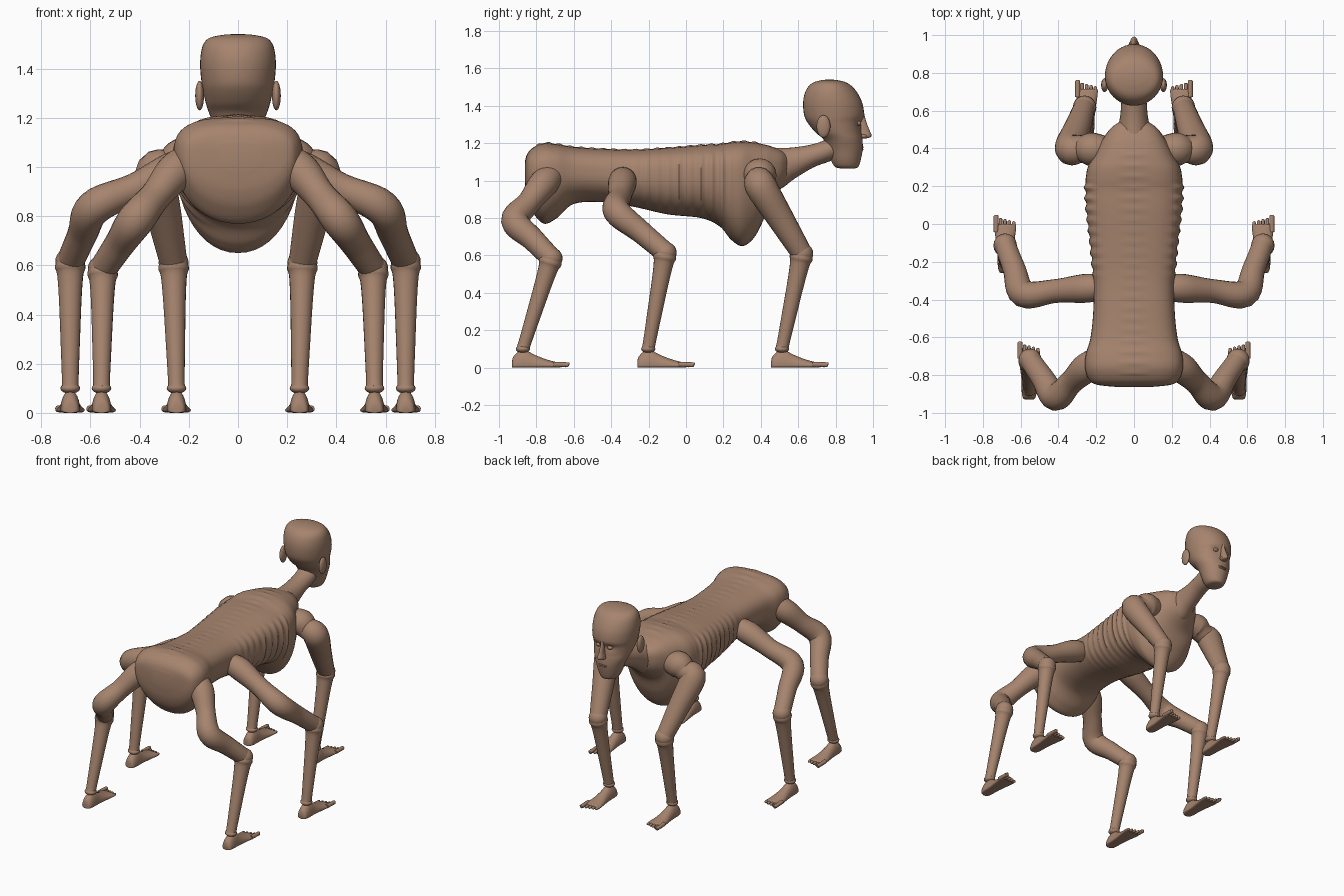
import bpy, bmesh, math
from mathutils import Vector

if "Cube" in bpy.data.objects:
    bpy.data.objects.remove(bpy.data.objects["Cube"])

skin = bpy.data.materials.new("brown_skin")
skin.diffuse_color = (0.38, 0.23, 0.155, 1)
skin.use_nodes = True
skin.node_tree.nodes["Principled BSDF"].inputs["Base Color"].default_value = skin.diffuse_color


def spline(keys, steps):
    """Catmull-Rom through tuples of numbers."""
    out = []
    k = [keys[0]] + list(keys) + [keys[-1]]
    for i in range(1, len(k) - 2):
        for j in range(steps):
            t = j / steps
            out.append([0.5 * (2 * b + (c - a) * t + (2 * a - 5 * b + 4 * c - d) * t * t
                               + (3 * b - a - 3 * c + d) * t ** 3)
                        for a, b, c, d in zip(k[i - 1], k[i], k[i + 1], k[i + 2])])
    out.append(list(keys[-1]))
    return out


def loft(name, rings, mirror=False):
    """Skin closed rings of points, cap both ends."""
    bm = bmesh.new()
    vs = [[bm.verts.new(p) for p in r] for r in rings]
    n = len(vs[0])
    for a, b in zip(vs, vs[1:]):
        for i in range(n):
            bm.faces.new((a[i], a[(i + 1) % n], b[(i + 1) % n], b[i]))
    bm.faces.new(vs[0][::-1])
    bm.faces.new(vs[-1])
    return finish(name, bm, mirror)


def finish(name, bm, mirror=False):
    bmesh.ops.recalc_face_normals(bm, faces=bm.faces)
    me = bpy.data.meshes.new(name)
    bm.to_mesh(me)
    bm.free()
    me.materials.append(skin)
    ob = bpy.data.objects.new(name, me)
    bpy.context.collection.objects.link(ob)
    bpy.ops.object.select_all(action='DESELECT')
    ob.select_set(True)
    bpy.context.view_layer.objects.active = ob
    bpy.ops.object.shade_smooth_by_angle(angle=math.radians(45))
    if mirror:
        ob.modifiers.new("mirror", 'MIRROR')
    return ob


def ball(name, centre, size, mirror=False):
    bm = bmesh.new()
    bmesh.ops.create_uvsphere(bm, u_segments=20, v_segments=12, radius=1)
    for v in bm.verts:
        v.co = Vector([c + p * s for c, p, s in zip(centre, v.co, size)])
    return finish(name, bm, mirror)


def tube(name, keys, steps=6, n=20, mirror=True):
    """Round sweep along keys (x, y, z, radius)."""
    pts = spline(keys, steps)
    rings, side = [], Vector((1, 0.3, 0.1))
    for i, p in enumerate(pts):
        a, b = pts[max(i - 1, 0)], pts[min(i + 1, len(pts) - 1)]
        t = (Vector(b[:3]) - Vector(a[:3])).normalized()
        side = (side - t * side.dot(t)).normalized()
        up = t.cross(side)
        rings.append([Vector(p[:3]) + p[3] * (side * math.cos(2 * math.pi * j / n)
                      + up * math.sin(2 * math.pi * j / n)) for j in range(n)])
    return loft(name, rings, mirror)


def section(x0, y, zb, zt, w, zc, n_up, n_low, n=48):
    """Upright cross-section with different roundness above and below zc."""
    ring = []
    for j in range(n):
        a = 2 * math.pi * j / n
        c, s = math.cos(a), math.sin(a)
        e = 2 / (n_up if s > 0 else n_low)
        h = zt - zc if s > 0 else zc - zb
        ring.append(Vector((x0 + w * math.copysign(abs(c) ** e, c), y,
                            zc + h * math.copysign(abs(s) ** e, s))))
    return ring


# Torso: y, bottom, top, half width, height of widest point
torso_keys = [(-.862, .98, 1.10, .10, 1.05), (-.85, .90, 1.14, .20, 1.05), (-.82, .83, 1.175, .24, 1.05),
              (-.76, .77, 1.20, .26, 1.05), (-.69, .80, 1.195, .255, 1.05), (-.60, .875, 1.18, .23, 1.04),
              (-.45, .885, 1.17, .215, 1.03), (-.28, .86, 1.165, .215, 1.02), (-.1, .82, 1.175, .23, 1.02),
              (.08, .80, 1.19, .25, 1.02), (.18, .755, 1.195, .255, 1.02), (.24, .685, 1.205, .255, 1.02),
              (.30, .65, 1.21, .245, 1.02), (.36, .69, 1.205, .215, 1.02), (.41, .78, 1.195, .19, 1.03),
              (.45, .89, 1.185, .165, 1.05), (.51, .96, 1.16, .12, 1.07), (.55, 1.0, 1.13, .06, 1.08)]
rings = []
for y, zb, zt, w, zc in spline(torso_keys, 12):
    ring = section(0, y, zb, zt, w, zc, 2.9, 2.1)
    fade = max(0, min(1, (y + .32) / .1, (.25 - y) / .06))
    wave = abs(math.cos(math.pi * (y - .02) / .058)) ** 3
    for p in ring:      # ribs on the flanks, vertebrae along the back
        side = min(1, abs(p.x) / .2) ** 2 if p.z < 1.15 else 0
        p.x *= 1 + .045 * fade * wave * side
        p.z -= .006 * fade * wave * side * (p.z < .95)
        if p.z > zc and abs(p.x) < .05 and -.8 < y < .4:
            p.z += .006 * wave
    rings.append(ring)
loft("torso", rings)

# Neck
neck_keys = [(.40, .96, 1.18, .085), (.50, .955, 1.175, .085), (.58, 1.01, 1.178, .072),
             (.68, 1.07, 1.195, .066), (.76, 1.10, 1.225, .068), (.84, 1.13, 1.27, .07)]
loft("neck", [section(0, y, zb, zt, w, (zb + zt) / 2, 2, 2, 28)
              for y, zb, zt, w in spline(neck_keys, 6)])

# Head: z, back, front, half width
head_keys = [(1.066, .82, .905, .035), (1.075, .795, .922, .058), (1.11, .775, .934, .078),
             (1.17, .757, .945, .098), (1.22, .735, .943, .118), (1.26, .69, .938, .131),
             (1.31, .65, .940, .142), (1.35, .632, .952, .149), (1.41, .626, .944, .154),
             (1.46, .633, .922, .151), (1.50, .652, .892, .140), (1.525, .682, .856, .115),
             (1.537, .725, .81, .06), (1.54, .755, .78, .02)]
rings = []
for z, back, front, w in spline(head_keys, 5):
    ring = []
    for j in range(40):
        a = 2 * math.pi * j / 40
        x, y = w * math.cos(a), (back + front) / 2 + (front - back) / 2 * math.sin(a)
        # eye sockets
        if math.sin(a) > 0:
            y -= .014 * math.exp(-((abs(x) - .045) / .025) ** 2 - ((z - 1.305) / .025) ** 2)
        ring.append((x, y, z))
    rings.append(ring)
loft("head", rings)

# Face: nose, nostrils, lips, eyes and ears
nose_keys = [(1.36, .945, .008, .010), (1.32, .945, .017, .012), (1.27, .95, .031, .016),
             (1.245, .95, .042, .022), (1.232, .95, .036, .022), (1.226, .945, .02, .014)]
loft("nose", [[(w * math.cos(j * math.pi / 8), y + d * math.sin(j * math.pi / 8), z)
               for j in range(16)] for z, y, d, w in spline(nose_keys, 4)])
ball("nostril_wing", (.017, .95, 1.238), (.011, .016, .010), True)
ball("upper_lip", (0, .937, 1.178), (.036, .013, .006))
ball("lower_lip", (0, .936, 1.166), (.032, .013, .006))
ball("eye", (.045, .922, 1.307), (.019, .015, .013), True)
ball("ear", (.156, .735, 1.29), (.018, .037, .06), True)


def mid(a, b):
    return [(p + q) / 2 for p, q in zip(a, b)]


def leg(name, root, hip, elbow, knee, ankle, fat):
    R, H, E, K, A = map(list, (root, hip, elbow, knee, ankle))
    # Upper limb bends at the elbow and tapers to the knee
    tube(name + "_upper_limb", [R + [.06 * fat], H + [.078 * fat], mid(H, E) + [.064 * fat],
         E + [.074 * fat], mid(E, K) + [.062 * fat], K + [.056]])
    ball(name + "_knee", K, (.061, .06, .058), True)
    # Shin with flared knee cuff and ankle ring
    d = Vector(A) - Vector(K)
    at = lambda t: list(Vector(K) + d * t)
    tube(name + "_shin", [at(0) + [.058], at(.05) + [.062], at(.11) + [.053], at(.3) + [.046],
         at(.65) + [.039], at(.93) + [.034], at(1) + [.035]])
    ball(name + "_ankle", A, (.04, .038, .022), True)
    # Foot wedge: offset along y, top, half width
    x, y, _ = A
    foot = [(-.058, .035, .018), (-.05, .06, .032), (-.02, .088, .039), (.02, .09, .040), (.06, .07, .042),
            (.12, .046, .05), (.17, .032, .057), (.195, .026, .058), (.202, .018, .052)]
    loft(name + "_foot", [section(x, y + o, 0, zt, w, .012, 2, 3, 24)
                          for o, zt, w in spline(foot, 4)], True)
    # Toes, largest on the outside
    for i in range(5):
        r = .0135 if i == 4 else .0095
        tx, end = x - .046 + .0235 * i, y + .215 + .006 * i + (.008 if i == 4 else 0)
        tube(f"{name}_toe_{i + 1}", [(tx, y + .16, r + .004, r), (tx, end - .012, r + .002, r),
             (tx, end - .003, r + .001, r * .85), (tx, end, r, r * .4)], 3, 10)


leg("front_leg", (.13, .39, 1.03), (.22, .395, 1.03), (.335, .40, .97), (.262, .62, .61), (.25, .513, .10), 1.14)
leg("middle_leg", (.14, -.335, 1.01), (.25, -.34, .99), (.585, -.37, .835), (.682, -.11, .615), (.682, -.202, .10), .98)
leg("rear_leg", (.17, -.70, 1.04), (.25, -.76, .985), (.415, -.915, .785), (.55, -.72, .585), (.555, -.872, .10), 1.0)
